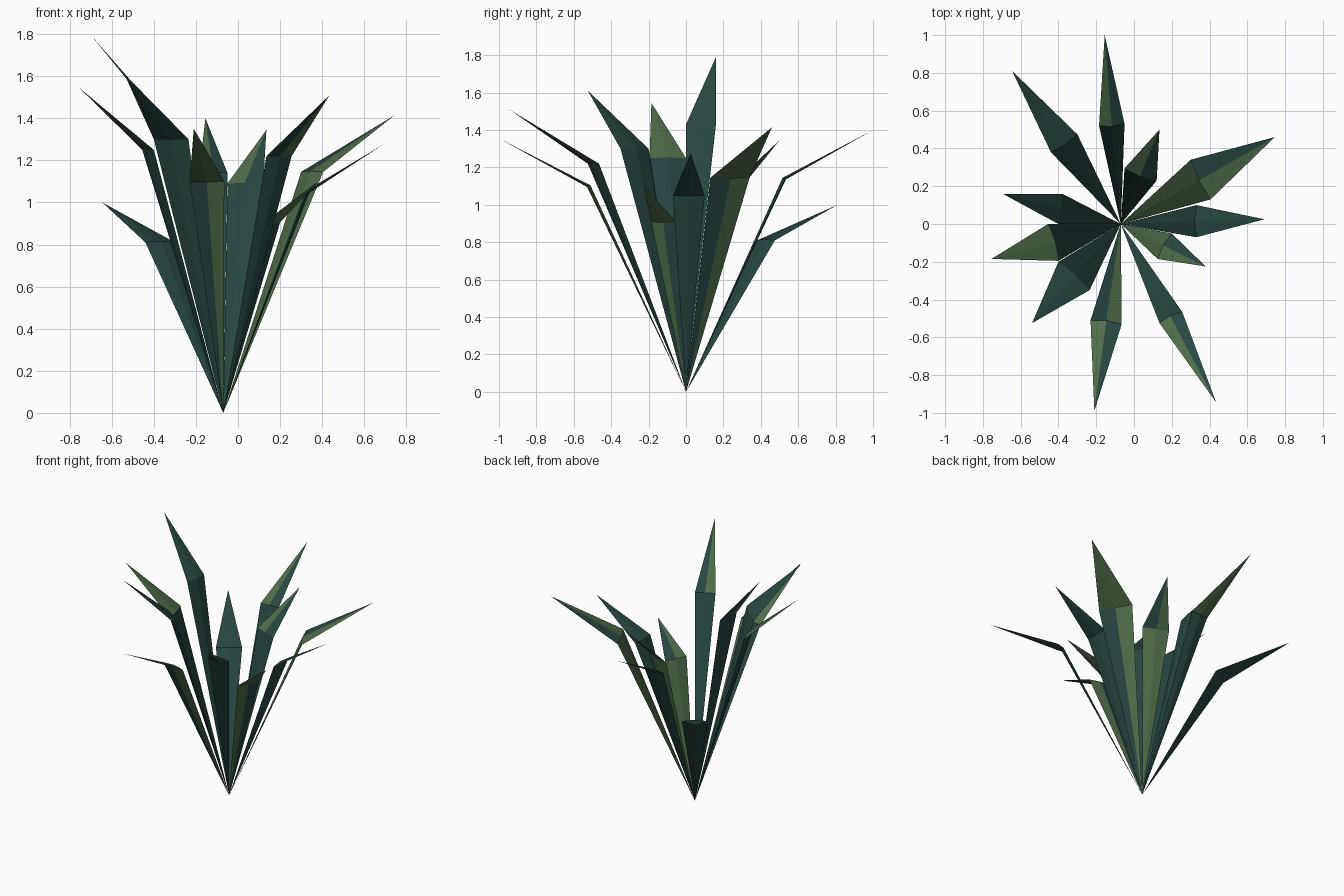
import bpy, bmesh
from mathutils import Vector

if "Cube" in bpy.data.objects:
    bpy.data.objects.remove(bpy.data.objects["Cube"])


def material(name, rgb):
    m = bpy.data.materials.new(name)
    m.diffuse_color = (*rgb, 1)
    m.use_nodes = True
    m.node_tree.nodes["Principled BSDF"].inputs["Base Color"].default_value = m.diffuse_color
    return m


TEAL = material("dark teal green", (0.020, 0.064, 0.058))
OLIVE = material("olive green", (0.080, 0.155, 0.067))
BASE = Vector((-0.07, 0, 0))
HALF_THICK = 0.010

# each leaf: tip, (x, y) of both shoulder corners, shoulder height, colour key
# key: inner low a/b, inner top a/b, outer low a/b, outer top a/b (t teal, o olive)
LEAVES = [
    ((-0.155, 1.00, 1.40), (-0.185, 0.52), (-0.05, 0.53), 1.14, "ttotttoo"),
    ((-0.645, 0.81, 1.00), (-0.44, 0.38), (-0.30, 0.475), 0.81, "tttttttt"),
    ((-0.695, 0.16, 1.79), (-0.38, 0.16), (-0.40, 0.00), 1.43, "ttttttto"),
    ((-0.755, -0.185, 1.545), (-0.455, 0.00), (-0.40, -0.195), 1.25, "ttoottoo"),
    ((-0.54, -0.525, 1.61), (-0.40, -0.20), (-0.235, -0.35), 1.30, "tttttttt"),
    ((-0.21, -0.99, 1.35), (-0.23, -0.51), (-0.065, -0.53), 1.10, "toottooo"),
    ((0.435, -0.945, 1.51), (0.135, -0.525), (0.255, -0.465), 1.22, "ttotttto"),
    ((0.38, -0.225, 1.10), (0.125, -0.185), (0.20, -0.05), 0.905, "ooototoo"),
    ((0.69, 0.025, 1.275), (0.33, 0.10), (0.33, -0.07), 1.05, "tttttttt"),
    ((0.745, 0.46, 1.415), (0.30, 0.34), (0.405, 0.13), 1.145, "ootootoo"),
    ((0.135, 0.50, 1.345), (-0.05, 0.295), (0.12, 0.23), 1.09, "ttotooot"),
]


def leaf(name, tip, a, b, z, key):
    """Thin bent blade with a shallow ridge on both sides."""
    a, b = Vector((*a, z)), Vector((*b, z))
    mid = (a + b) / 2
    n = (b - a).cross(mid - BASE).normalized()
    if n.z < 0:
        n = -n
    bm = bmesh.new()
    vb, vt, va, vc = (bm.verts.new(p) for p in (BASE, Vector(tip), a, b))
    i = 0
    for side in (1, -1):
        ridge = bm.verts.new(mid + n * HALF_THICK * side)
        for end in (vb, vt):
            for edge in (va, vc):
                f = bm.faces.new((end, edge, ridge))
                f.material_index = 1 if key[i] == "o" else 0
                i += 1
    bmesh.ops.recalc_face_normals(bm, faces=bm.faces)
    me = bpy.data.meshes.new(name)
    bm.to_mesh(me)
    bm.free()
    me.materials.append(TEAL)
    me.materials.append(OLIVE)
    bpy.context.collection.objects.link(bpy.data.objects.new(name, me))


for k, spec in enumerate(LEAVES):
    leaf(f"leaf_{k + 1}", *spec)
